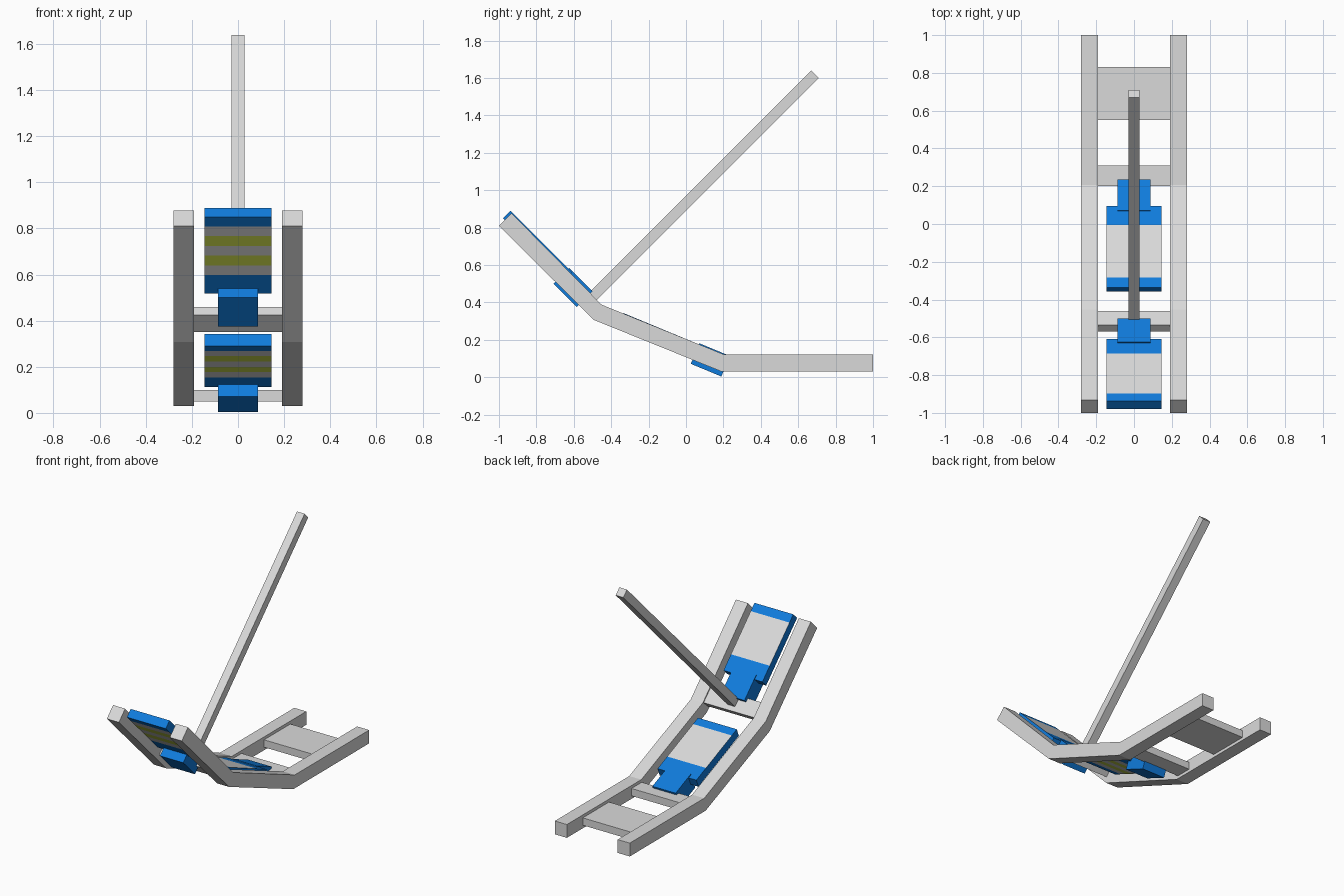
import bpy, bmesh, math
from mathutils import Matrix, Vector

if "Cube" in bpy.data.objects:
    bpy.data.objects.remove(bpy.data.objects["Cube"])


def material(name, rgb):
    m = bpy.data.materials.new(name)
    m.diffuse_color = (*rgb, 1)
    m.use_nodes = True
    m.node_tree.nodes["Principled BSDF"].inputs["Base Color"].default_value = m.diffuse_color
    return m


GREY = material("light grey", (0.70, 0.70, 0.70))
BLUE = material("bright blue", (0.005, 0.20, 0.72))
LIME = material("yellow green", (0.63, 0.75, 0.075))


def finish(name, bm, mats, matrix=None):
    bmesh.ops.recalc_face_normals(bm, faces=bm.faces)
    mesh = bpy.data.meshes.new(name)
    bm.to_mesh(mesh)
    bm.free()
    for m in mats:
        mesh.materials.append(m)
    obj = bpy.data.objects.new(name, mesh)
    if matrix:
        obj.matrix_world = matrix
    bpy.context.collection.objects.link(obj)
    return obj


def box_mesh(x, u0, u1, n0, n1):
    """Box of half width x, from u0 to u1 along the slope and n0 to n1 across it."""
    bm = bmesh.new()
    bmesh.ops.create_cube(bm, size=1)
    bmesh.ops.scale(bm, vec=(2 * x, u1 - u0, n1 - n0), verts=bm.verts)
    bmesh.ops.translate(bm, vec=(0, (u0 + u1) / 2, (n0 + n1) / 2), verts=bm.verts)
    return bm


def frame(y, z, degrees):
    return Matrix.Translation((0, y, z)) @ Matrix.Rotation(math.radians(degrees), 4, 'X')


# Bent side rails
PROFILE = [(-1, 0.81), (-0.495, 0.307), (0.19, 0.03), (1, 0.03),
           (1, 0.12), (0.206, 0.12), (-0.452, 0.388), (-0.933, 0.877)]
for side, x in (("left", -0.28), ("right", 0.19)):
    bm = bmesh.new()
    face = bm.faces.new([bm.verts.new((x, y, z)) for y, z in PROFILE])
    ext = bmesh.ops.extrude_face_region(bm, geom=[face])
    bmesh.ops.translate(bm, vec=(0.09, 0, 0),
                        verts=[v for v in ext["geom"] if isinstance(v, bmesh.types.BMVert)])
    finish(side + "_rail", bm, [GREY])

# Cross members and pole
finish("front_crossbar", box_mesh(0.19, -0.053, 0.053, -0.025, 0.025), [GREY],
       frame(-0.515, 0.405, -45))
finish("rear_crossbar", box_mesh(0.19, 0.20, 0.31, 0.05, 0.10), [GREY])
finish("rear_plate", box_mesh(0.19, 0.55, 0.83, 0.05, 0.10), [GREY])
finish("pole", box_mesh(0.0285, 0, 1.687, -0.0275, 0.0275), [GREY],
       frame(-0.503, 0.427, 45))

# Cushions with a grey face, striped underside and protruding tab
START, STEP, LENGTH = 0.057, 0.0597, 0.467
for name, y, z, angle in (("upper", -0.938, 0.889, -45), ("lower", -0.335, 0.343, -22.5)):
    place = frame(y, z, angle)
    bm = box_mesh(0.145, 0, LENGTH, -0.057, 0)
    for k in range(6):
        bmesh.ops.bisect_plane(bm, geom=bm.verts[:] + bm.edges[:] + bm.faces[:],
                               plane_co=(0, START + k * STEP, 0), plane_no=(0, 1, 0))
    bm.normal_update()
    for f in bm.faces:
        band = math.floor((f.calc_center_median().y - START) / STEP)
        if abs(f.normal.z) > 0.9 and 0 <= band < 5:
            f.material_index = 2 if f.normal.z < 0 and band % 2 else 1
    finish(name + "_cushion", bm, [BLUE, GREY, LIME], place)
    finish(name + "_tab", box_mesh(0.087, 0.437, 0.614, -0.113, 0.006), [BLUE], place)
